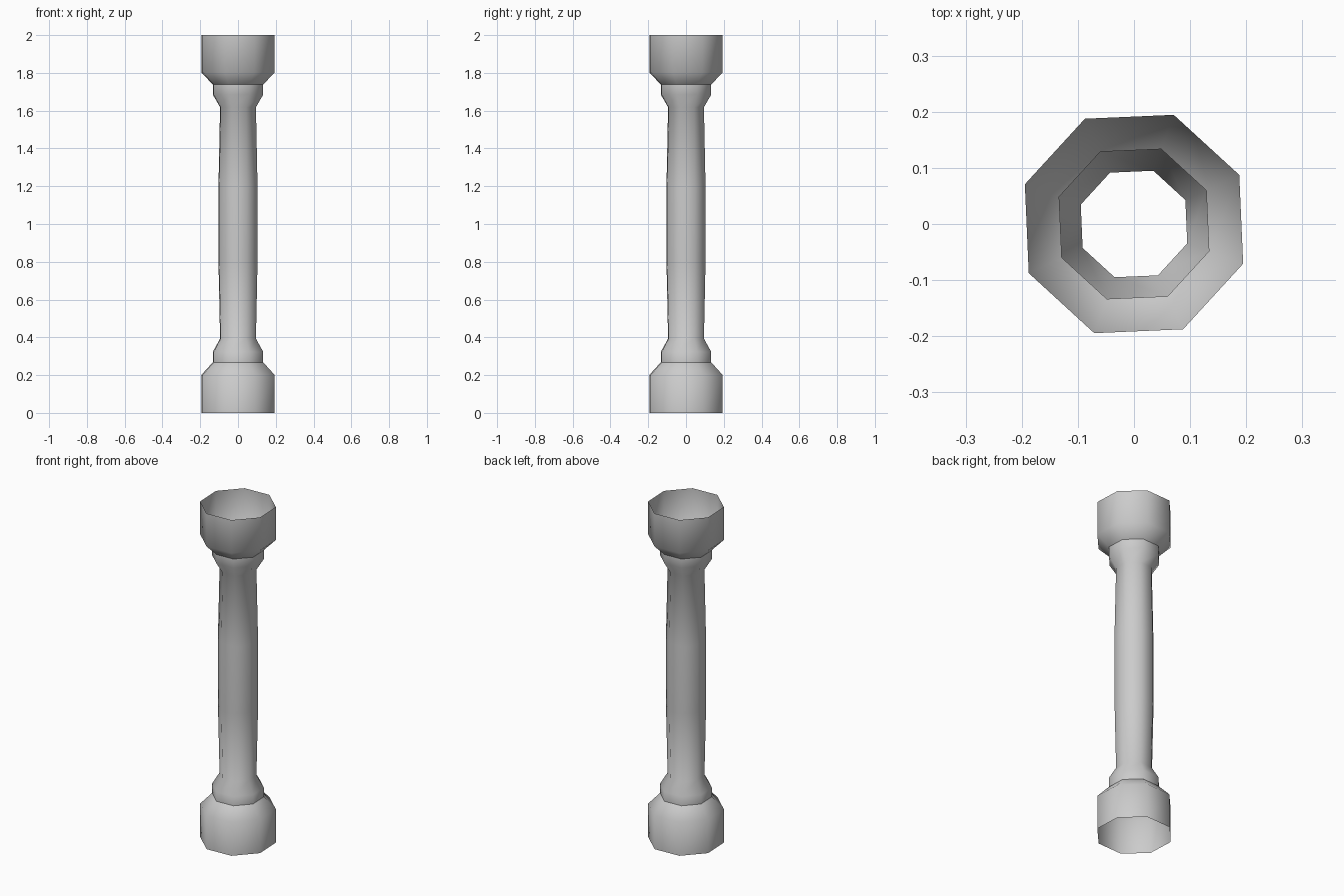
import bpy, bmesh
from math import cos, sin, radians

if "Cube" in bpy.data.objects:
    bpy.data.objects.remove(bpy.data.objects["Cube"])

SIDES, TURN = 8, 25


def lathe(name, profile):
    """Open eight-sided tube from (radius, height) pairs, listed bottom to top."""
    bm = bmesh.new()
    rings = []
    for r, z in profile:
        angles = [radians(TURN + 360 / SIDES * i) for i in range(SIDES)]
        rings.append([bm.verts.new((r * cos(a), r * sin(a), z)) for a in angles])
    for low, high in zip(rings, rings[1:]):
        for i in range(SIDES):
            j = (i + 1) % SIDES
            bm.faces.new((low[i], low[j], high[j], high[i]))
    for f in bm.faces:
        f.smooth = True
    mesh = bpy.data.meshes.new(name)
    bm.to_mesh(mesh)
    bm.free()
    ob = bpy.data.objects.new(name, mesh)
    bpy.context.collection.objects.link(ob)
    return ob


# Wide foot, open underneath
lathe("base", [(0.207, 0), (0.207, 0.2), (0.142, 0.268)])

# Slightly swollen shaft with a collar at each end
lathe("shaft", [(0.142, 0.268), (0.142, 0.323), (0.101, 0.393),
                (0.11, 0.8), (0.11, 1.2),
                (0.101, 1.618), (0.142, 1.685), (0.142, 1.738)])

# Wide head, open on top
lathe("capital", [(0.142, 1.738), (0.207, 1.803), (0.207, 2.0)])
